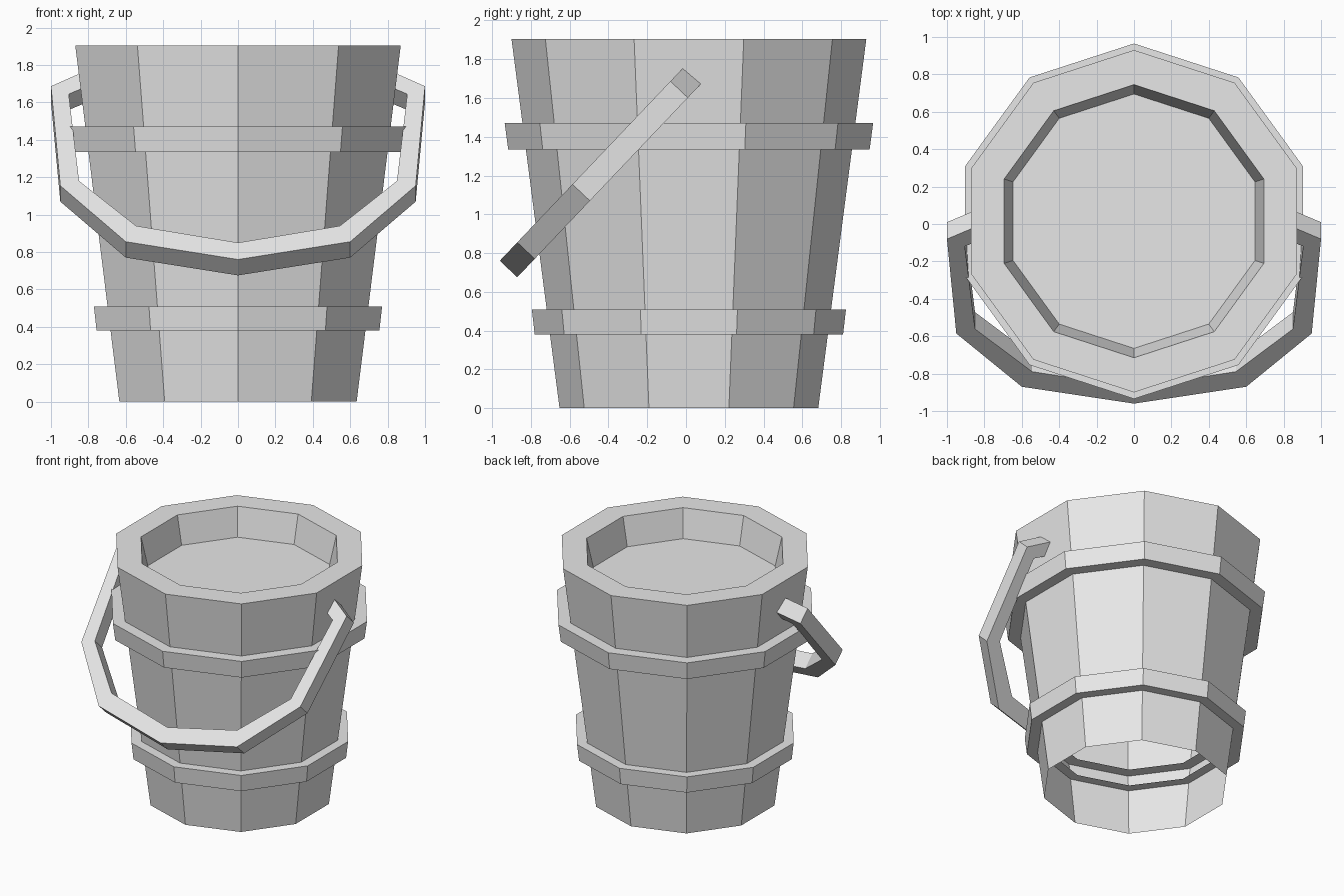
import bpy
import bmesh
from math import cos, sin, pi
from mathutils import Vector

cube = bpy.data.objects.get("Cube")
if cube:
    bpy.data.objects.remove(cube, do_unlink=True)

SIDES = 10
CENTRE_Y = 0.015

# One plain grey for the whole bucket
grey = bpy.data.materials.new("plain_grey")
grey.use_nodes = True
grey.diffuse_color = (0.8, 0.8, 0.8, 1)
grey.node_tree.nodes["Principled BSDF"].inputs["Base Color"].default_value = (0.8, 0.8, 0.8, 1)


def finish(name, bm):
    mesh = bpy.data.meshes.new(name)
    bm.to_mesh(mesh)
    bm.free()
    mesh.materials.append(grey)
    obj = bpy.data.objects.new(name, mesh)
    bpy.context.collection.objects.link(obj)
    return obj


def lathe(name, profile, cap_end=False):
    """Spin (radius, height) points into a faceted ring with corners on the y axis."""
    bm = bmesh.new()
    angles = [pi / 2 + 2 * pi * k / SIDES for k in range(SIDES)]
    rings = [[bm.verts.new((r * cos(a), CENTRE_Y + r * sin(a), z)) for a in angles]
             for r, z in profile]
    for low, high in zip(rings, rings[1:]):
        for k in range(SIDES):
            n = (k + 1) % SIDES
            bm.faces.new((low[k], low[n], high[n], high[k]))
    if cap_end:
        bm.faces.new(rings[-1])
    return finish(name, bm)


# Tapered body, open underneath, with thick rim and sunken inner surface
lathe("bucket_body", [(0.667, 0), (0.915, 1.905), (0.73, 1.905), (0.68, 1.685)], cap_end=True)

# Hoops, open on the inside
lathe("lower_hoop", [(0.64, 0.38), (0.795, 0.38), (0.81, 0.51), (0.64, 0.51)])
lathe("upper_hoop", [(0.79, 1.335), (0.932, 1.335), (0.95, 1.47), (0.79, 1.47)])

# Handle: outer and inner outlines as (x, distance down the tilted plane)
outer = [(0.78, -0.04), (1.0, 0.095), (0.95, 0.828), (0.6, 1.241), (0, 1.372)]
inner = [(0.78, 0.08), (0.905, 0.152), (0.85, 0.793), (0.545, 1.124), (0, 1.248)]
origin = Vector((0, -0.015, 1.755))
down = Vector((0, -0.689, -0.725))
depth = Vector((0, 0.09, -0.085))


def mirrored(half):
    return half + [(-x, s) for x, s in reversed(half[:-1])]


bm = bmesh.new()
sections = []
for (xo, so), (xi, si) in zip(mirrored(outer), mirrored(inner)):
    front_out = Vector((xo, 0, 0)) + origin + down * so
    front_in = Vector((xi, 0, 0)) + origin + down * si
    sections.append([bm.verts.new(p) for p in
                     (front_out, front_in, front_in + depth, front_out + depth)])
for a, b in zip(sections, sections[1:]):
    for k in range(4):
        n = (k + 1) % 4
        bm.faces.new((a[k], a[n], b[n], b[k]))
bm.faces.new(sections[0])
bm.faces.new(sections[-1])
bmesh.ops.recalc_face_normals(bm, faces=bm.faces)
finish("handle", bm)
